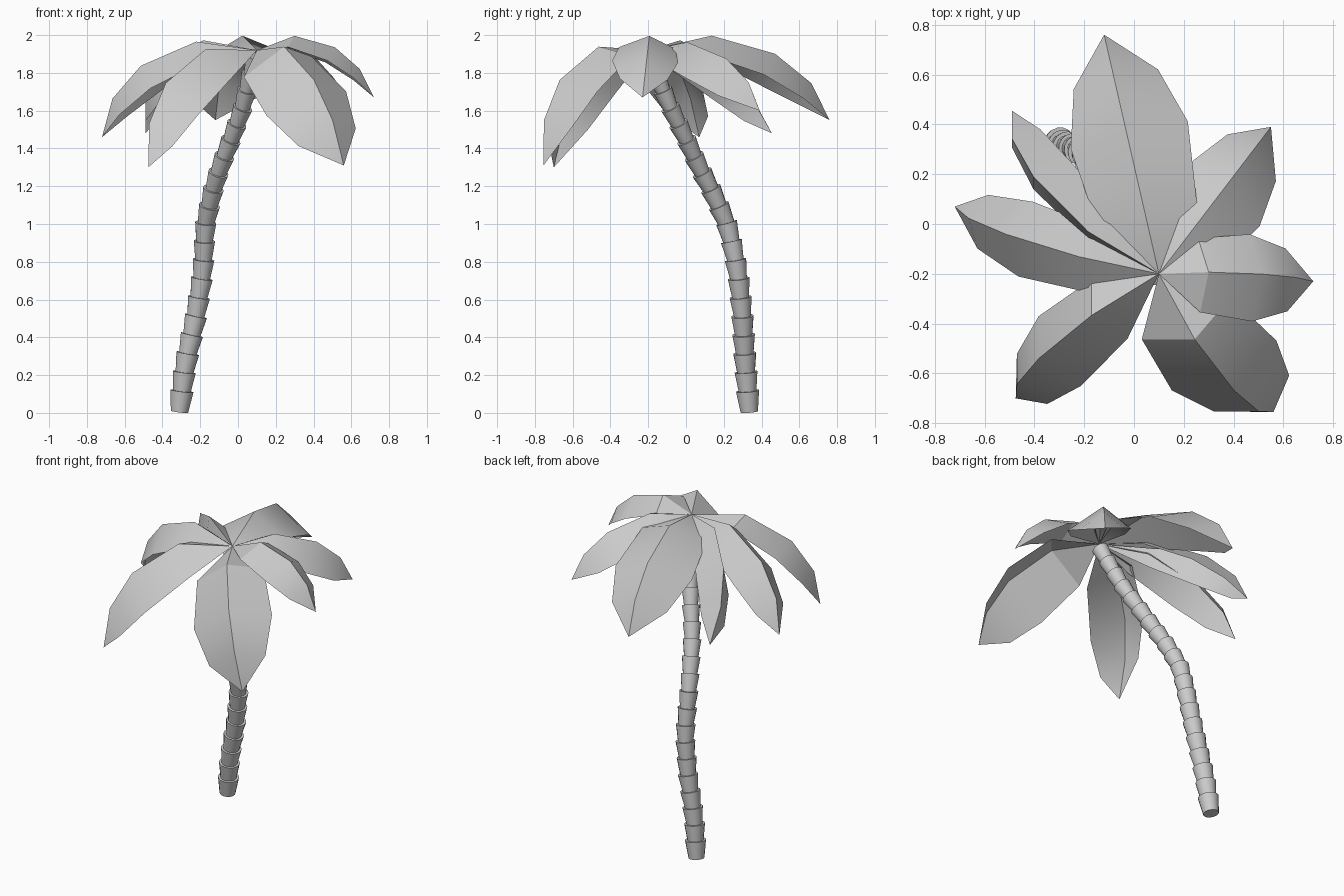
import bpy, bmesh, math
from mathutils import Vector, Matrix

if "Cube" in bpy.data.objects:
    bpy.data.objects.remove(bpy.data.objects["Cube"])

CROWN = Vector((0.10, -0.20, 1.92))


def finish(name, bm):
    me = bpy.data.meshes.new(name)
    bm.to_mesh(me)
    bm.free()
    ob = bpy.data.objects.new(name, me)
    bpy.context.collection.objects.link(ob)
    bpy.ops.object.select_all(action='DESELECT')
    ob.select_set(True)
    bpy.context.view_layer.objects.active = ob
    bpy.ops.object.shade_smooth_by_angle(angle=math.radians(30))
    return ob


# Trunk: stacked flared rings following a curved path
path = [Vector(p) for p in [
    (-0.31, 0.335, 0.006), (-0.28, 0.315, 0.25), (-0.225, 0.30, 0.5),
    (-0.185, 0.275, 0.75), (-0.175, 0.225, 0.98), (-0.14, 0.15, 1.15),
    (-0.095, 0.07, 1.3), (-0.035, 0.0, 1.45), (0.02, -0.075, 1.6),
    (0.06, -0.145, 1.76), (0.09, -0.195, 1.88)]]
lengths = [(b - a).length for a, b in zip(path, path[1:])]
total = sum(lengths)


def along(d):
    for a, b, n in zip(path, path[1:], lengths):
        if d <= n:
            return a.lerp(b, d / n)
        d -= n
    return path[-1].copy()


RINGS = 20
bm = bmesh.new()
for i in range(RINGS):
    a, b = along(total * i / RINGS), along(total * (i + 1) / RINGS)
    axis = b - a
    height = axis.length * 1.1
    k = 1 - 0.2 * i / RINGS
    rot = axis.to_track_quat('Z', 'Y').to_matrix().to_4x4()
    mid = a + axis.normalized() * height / 2
    bmesh.ops.create_cone(bm, cap_ends=True, segments=16,
                          radius1=0.047 * k, radius2=0.062 * k, depth=height,
                          matrix=Matrix.Translation(mid) @ rot)
finish("trunk", bm)

# Fronds: arched ridge with two sloping flanks, ending in a point
STATIONS = [(0.35, 0.86, 0.85), (0.70, 1.0, 1.0), (0.90, 0.66, 0.72)]


def frond(name, tip, arch, left, right):
    tip, arch, left, right = map(Vector, (tip, arch, left, right))
    bm = bmesh.new()
    base, end = bm.verts.new(CROWN), bm.verts.new(tip)
    rows = []
    for u, lift, width in STATIONS:
        r = CROWN.lerp(tip, u) + arch * lift
        rows.append([bm.verts.new(p) for p in (r + left * width, r, r + right * width)])
    for s in (0, 1):
        bm.faces.new((base, rows[0][s + 1], rows[0][s]))
        for p, q in zip(rows, rows[1:]):
            bm.faces.new((p[s], p[s + 1], q[s + 1], q[s]))
        bm.faces.new((rows[-1][s], rows[-1][s + 1], end))
    # upper side faces up
    bm.normal_update()
    if sum(f.normal.z for f in bm.faces) < 0:
        bmesh.ops.reverse_faces(bm, faces=bm.faces)
    finish(name, bm)


# tip, arch of the ridge, the two flanks
frond("frond_back", (-0.12, 0.76, 1.55), (0, 0, 0.24), (-0.20, -0.17, -0.12), (0.27, -0.06, -0.11))
frond("frond_back_right", (0.55, 0.39, 1.60), (0, 0, 0.18), (-0.18, 0.04, -0.10), (0.09, -0.22, -0.10))
frond("frond_right", (0.72, -0.23, 1.67), (-0.02, 0.02, 0.19), (-0.05, 0.16, -0.08), (-0.04, -0.19, -0.07))
frond("frond_front_right", (0.56, -0.755, 1.31), (-0.02, -0.08, 0.27), (0.17, 0.20, -0.06), (-0.25, 0, -0.19))
frond("frond_front_left", (-0.475, -0.70, 1.30), (-0.08, 0.01, 0.26), (0.17, -0.11, -0.17), (0, 0.17, -0.05))
frond("frond_left", (-0.72, 0.07, 1.46), (-0.04, -0.03, 0.24), (0.05, -0.17, -0.12), (0.11, 0.13, -0.13))
frond("frond_back_left", (-0.49, 0.455, 1.48), (-0.09, -0.07, 0.24), (0, -0.05, -0.19), (0.16, 0.05, -0.10))
